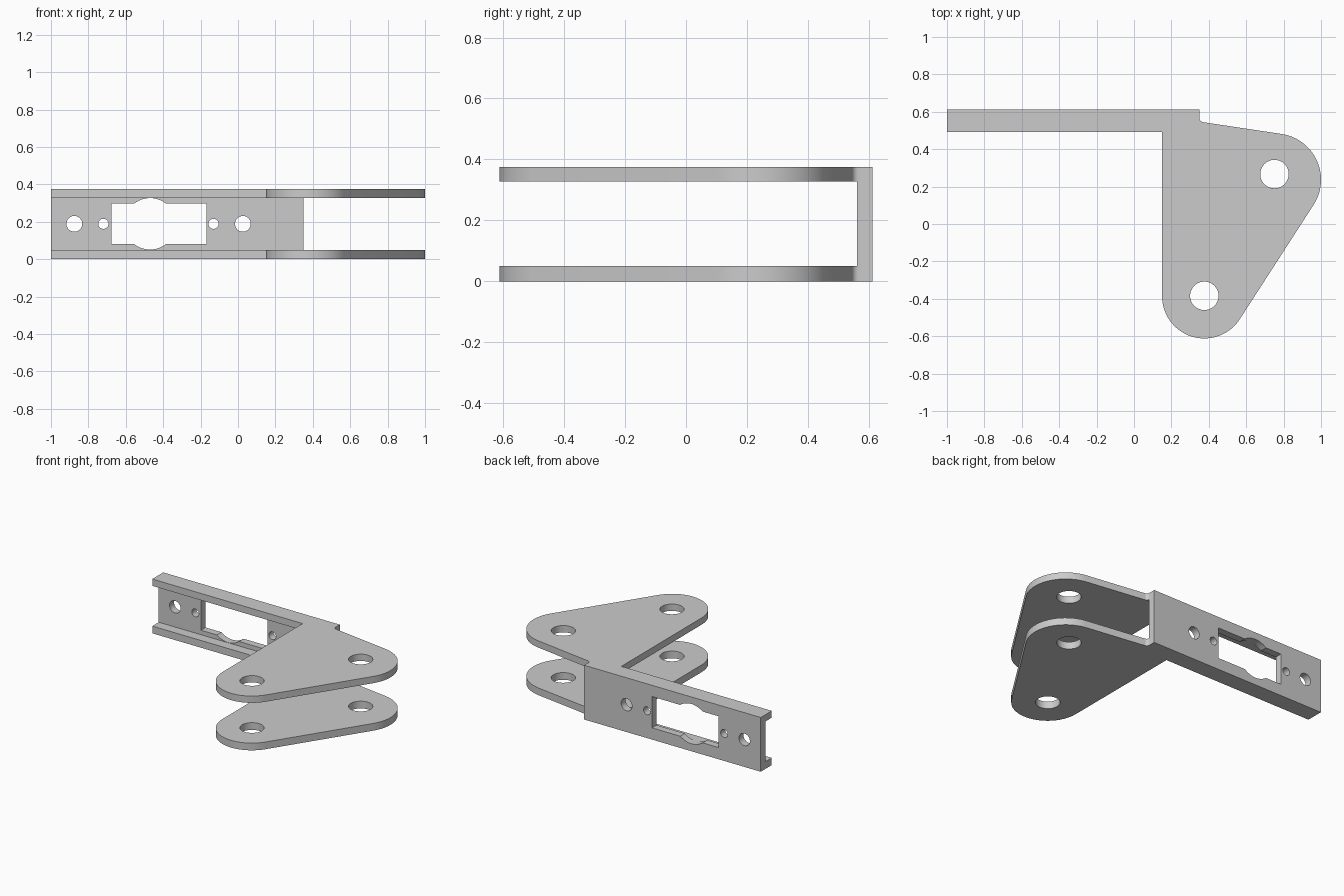
import bpy
import bmesh
from math import cos, sin, radians, pi, atan2, acos, hypot, degrees

cube = bpy.data.objects.get("Cube")
if cube:
    bpy.data.objects.remove(cube, do_unlink=True)

grey = bpy.data.materials.new("bare_metal_grey")
grey.use_nodes = True
colour = (0.6, 0.6, 0.6, 1)
grey.diffuse_color = colour
grey.node_tree.nodes["Principled BSDF"].inputs["Base Color"].default_value = colour


def arc(cx, cy, r, start, end, steps=24):
    """Points along an arc, angles in degrees."""
    angles = [radians(start + (end - start) * i / steps) for i in range(steps + 1)]
    return [(cx + r * cos(a), cy + r * sin(a)) for a in angles]


def circle(cx, cy, r):
    return arc(cx, cy, r, 0, 360, 48)[:-1]


def sheet(name, loops, thickness, location, upright=False):
    """Flat plate cut from closed loops: first the outline, then its holes."""
    curve = bpy.data.curves.new(name, "CURVE")
    curve.dimensions = "2D"
    curve.fill_mode = "BOTH"
    curve.extrude = thickness / 2
    for points in loops:
        spline = curve.splines.new("POLY")
        spline.points.add(len(points) - 1)
        for point, (x, y) in zip(spline.points, points):
            point.co = (x, y, 0, 1)
        spline.use_cyclic_u = True
    obj = bpy.data.objects.new(name, curve)
    bpy.context.collection.objects.link(obj)
    obj.location = location
    if upright:
        obj.rotation_euler.x = pi / 2
    bpy.ops.object.select_all(action="DESELECT")
    obj.select_set(True)
    bpy.context.view_layer.objects.active = obj
    bpy.ops.object.convert(target="MESH")
    obj = bpy.context.object
    obj.name = name
    # Weld caps to the rim and tidy the flat faces
    bm = bmesh.new()
    bm.from_mesh(obj.data)
    bmesh.ops.remove_doubles(bm, verts=bm.verts, dist=0.0001)
    bmesh.ops.recalc_face_normals(bm, faces=bm.faces)
    bm.to_mesh(obj.data)
    bm.free()
    obj.data.materials.clear()
    obj.data.materials.append(grey)
    bpy.ops.object.shade_smooth_by_angle(angle=radians(30))
    return obj


# Arm plates: long flange joined to a rounded triangular ear
HEIGHT = 0.375
FLOOR, CEILING = 0.05, 0.328
BACK, WEB_FRONT, FLANGE_FRONT = 0.612, 0.562, 0.492
low_x, low_y, low_r = 0.376, -0.386, 0.226
top_x, top_y, top_r = 0.753, 0.237, 0.247

# Direction of the common tangent's normal on the slanted side
dx, dy = top_x - low_x, top_y - low_y
side = degrees(atan2(dy, dx) - acos((low_r - top_r) / hypot(dx, dy)))

outline = [(-1, BACK), (-1, FLANGE_FRONT), (0.15, FLANGE_FRONT)]
outline += arc(low_x, low_y, low_r, 180, 360 + side)
outline += arc(top_x, top_y, top_r, side, 81.5)
outline += arc(0.373, 0.567, 0.023, 261.5, 180, 8)
outline += [(0.35, BACK)]
ear_holes = [circle(0.751, 0.267, 0.076), circle(0.376, -0.384, 0.076)]

for name, low, high in (("lower_plate", 0, FLOOR), ("upper_plate", CEILING, HEIGHT)):
    sheet(name, [outline] + ear_holes, high - low, (0, 0, (low + high) / 2))

# Back web with a bulged window and screw holes
mid = (FLOOR + CEILING) / 2
left, right, half = -0.677, -0.169, 0.108
bulge_x, bulge_r = -0.47, 0.1375
bulge = degrees(acos(half / bulge_r))
window = [(left, mid - half)]
window += arc(bulge_x, mid, bulge_r, 270 - bulge, 270 + bulge)
window += [(right, mid - half), (right, mid + half)]
window += arc(bulge_x, mid, bulge_r, 90 - bulge, 90 + bulge)
window += [(left, mid + half)]

web = [(-1, FLOOR), (0.35, FLOOR), (0.35, CEILING), (-1, CEILING)]
screws = [circle(x, mid, r) for x, r in
          ((-0.875, 0.042), (-0.72, 0.027), (-0.131, 0.027), (0.026, 0.042))]
sheet("back_web", [web, window] + screws, BACK - WEB_FRONT,
      (0, (BACK + WEB_FRONT) / 2, 0), upright=True)
